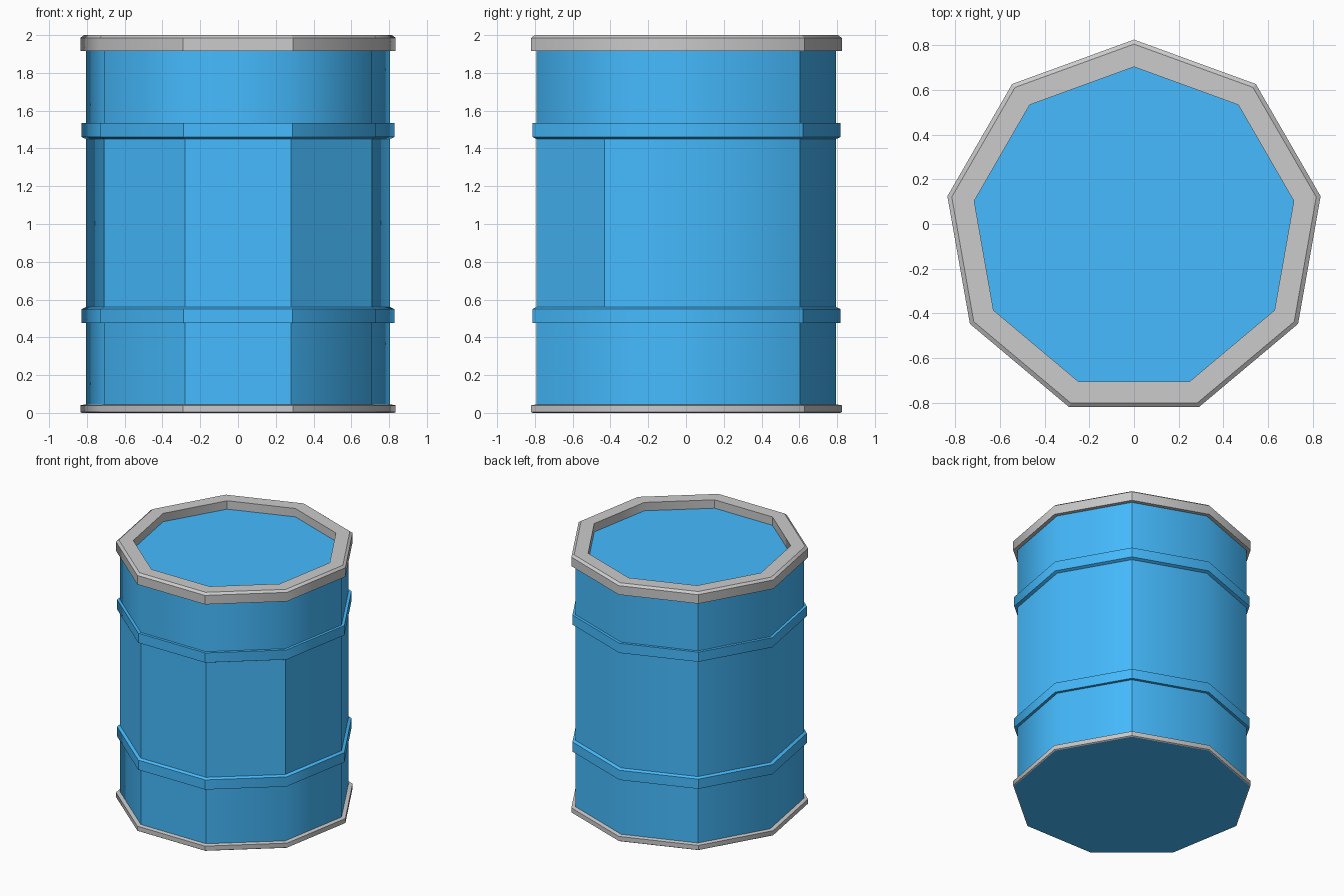
import bpy
from math import sin, cos, radians

if "Cube" in bpy.data.objects:
    bpy.data.objects.remove(bpy.data.objects["Cube"])

SIDES = 9
CY = -0.023            # nonagon centre so that the bounding box is centred on y
BODY, BAND, RIM, HOLE = 0.818, 0.84, 0.848, 0.726

blue = bpy.data.materials.new("blue_paint")
blue.diffuse_color = (0.06, 0.5, 1.0, 1)
blue.use_nodes = True
blue.node_tree.nodes["Principled BSDF"].inputs["Base Color"].default_value = blue.diffuse_color


def lathe(name, profile, mat=None, sharp=(1, 8, 4, 5), cap_start=False, cap_end=False):
    """Nine-sided lathe of an (r, z) profile; 'sharp' lists corners with hard upright edges."""
    verts = [(-r * sin(radians(40 * i)), CY + r * cos(radians(40 * i)), z)
             for r, z in profile for i in range(SIDES)]
    faces = []
    for k in range(len(profile) - 1):
        a, b = k * SIDES, (k + 1) * SIDES
        for i in range(SIDES):
            j = (i + 1) % SIDES
            faces.append((a + i, a + j, b + j, b + i))
    if cap_start:
        faces.append(tuple(reversed(range(SIDES))))
    if cap_end:
        n = (len(profile) - 1) * SIDES
        faces.append(tuple(range(n, n + SIDES)))
    mesh = bpy.data.meshes.new(name)
    mesh.from_pydata(verts, [], faces)
    mesh.update()
    for p in mesh.polygons:
        p.use_smooth = True
    for e in mesh.edges:
        a, b = e.vertices
        level = a // SIDES == b // SIDES
        e.use_edge_sharp = level or a % SIDES in sharp
    if mat:
        mesh.materials.append(mat)
    obj = bpy.data.objects.new(name, mesh)
    bpy.context.collection.objects.link(obj)
    return obj


# Drum wall in three sections
lathe("lower_wall", [(BODY, 0.045), (BODY, 0.475)], blue)
lathe("middle_wall", [(BODY, 0.56), (BODY, 1.45)], blue, sharp=(1, 8, 3, 4, 5, 6))
lathe("upper_wall", [(BODY, 1.535), (BODY, 1.915)], blue, sharp=(1, 8))

# Raised bands, chamfered towards the middle
lathe("lower_band", [(BODY, 0.475), (BAND, 0.475), (BAND, 0.55), (BODY, 0.56)], blue)
lathe("upper_band", [(BODY, 1.45), (BAND, 1.46), (BAND, 1.535), (BODY, 1.535)], blue)

# Grey rims
lathe("bottom_rim", [(BAND, 0), (RIM, 0.005), (RIM, 0.04), (BODY, 0.045)])
lathe("top_rim", [(BODY, 1.915), (RIM, 1.915), (RIM, 1.985), (0.828, 2.0),
                  (HOLE, 2.0), (HOLE, 1.935)])

# Recessed lid and flat base
lathe("lid", [(HOLE, 1.935)], blue, cap_end=True)
lathe("base", [(BAND, 0)], blue, cap_start=True)
